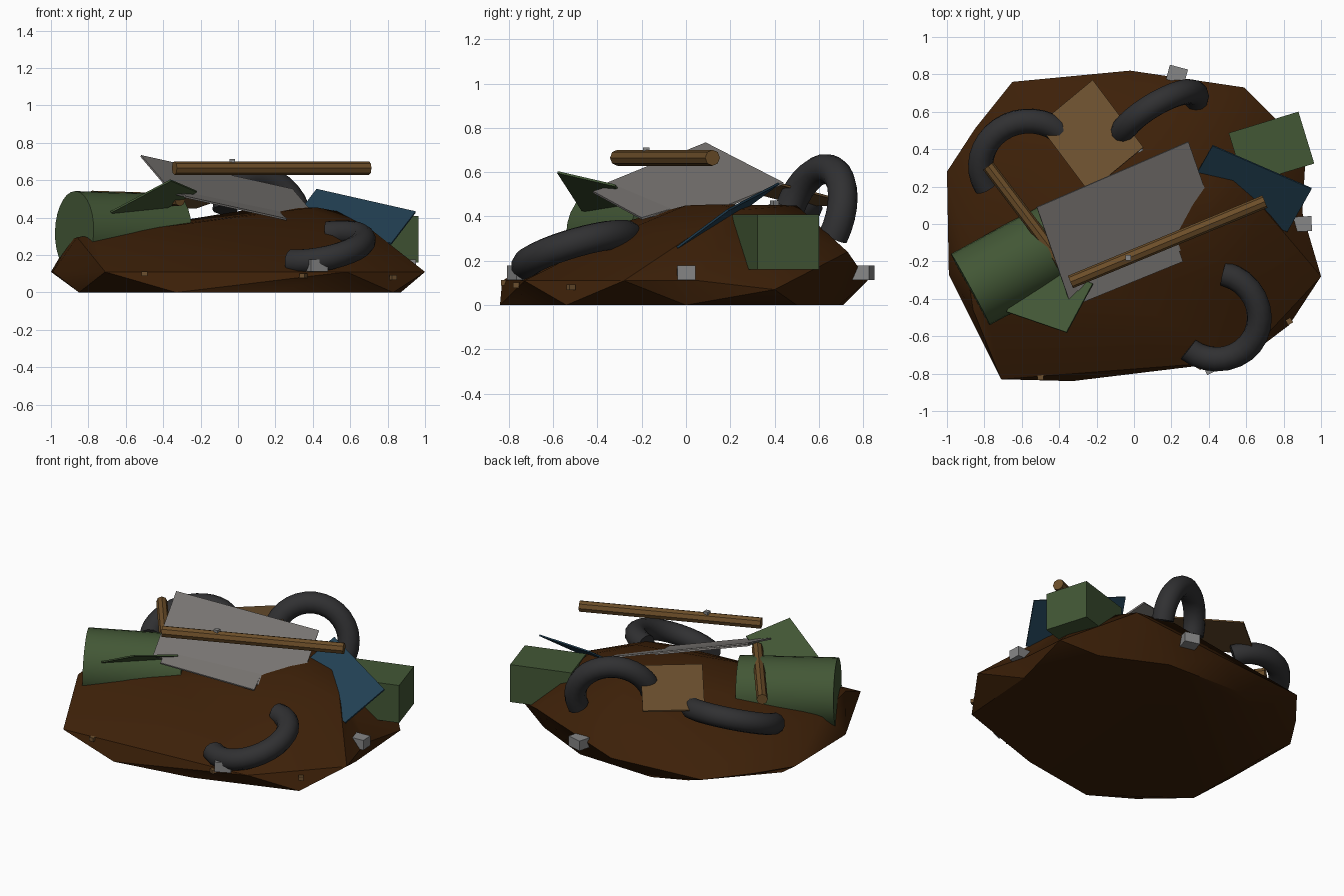
import bpy, bmesh, math
from mathutils import Vector, Matrix

if "Cube" in bpy.data.objects:
    bpy.data.objects.remove(bpy.data.objects["Cube"], do_unlink=True)


def material(name, *rgb):
    m = bpy.data.materials.new(name)
    m.use_nodes = True
    m.diffuse_color = (*rgb, 1)
    m.node_tree.nodes["Principled BSDF"].inputs["Base Color"].default_value = (*rgb, 1)
    return m


dirt = material("dirt brown", .046, .0145, .0025)
rubber = material("rubber black", .03, .03, .032)
metal = material("sheet grey", .2, .188, .178)
green = material("painted green", .055, .095, .036)
blue = material("painted blue", .016, .052, .088)
wood = material("wood brown", .15, .076, .022)
card = material("board tan", .155, .082, .029)
stone = material("stone grey", .24, .24, .24)


def finish(name, bm, mat, smooth=False):
    bmesh.ops.recalc_face_normals(bm, faces=bm.faces[:])
    mesh = bpy.data.meshes.new(name)
    bm.to_mesh(mesh)
    bm.free()
    mesh.materials.append(mat)
    ob = bpy.data.objects.new(name, mesh)
    bpy.context.collection.objects.link(ob)
    if smooth:
        bpy.ops.object.select_all(action="DESELECT")
        ob.select_set(True)
        bpy.context.view_layer.objects.active = ob
        bpy.ops.object.shade_smooth_by_angle(angle=math.radians(32))
    return ob


def sheet(name, mat, a, b, c):
    """Thin parallelogram through three consecutive corners."""
    a, b, c = Vector(a), Vector(b), Vector(c)
    bm = bmesh.new()
    bm.faces.new([bm.verts.new(p) for p in (a, b, c, a + c - b)])
    mod = finish(name, bm, mat).modifiers.new("thickness", "SOLIDIFY")
    mod.thickness = .01
    mod.offset = 0


def rod(name, mat, a, b, radius, sides, smooth=False):
    """Cylinder between two points."""
    a, b = Vector(a), Vector(b)
    turn = (b - a).to_track_quat("Z", "Y").to_matrix().to_4x4()
    bm = bmesh.new()
    bmesh.ops.create_cone(bm, cap_ends=True, segments=sides, radius1=radius,
                          radius2=radius, depth=(b - a).length,
                          matrix=Matrix.Translation((a + b) / 2) @ turn)
    finish(name, bm, mat, smooth)


def box(name, mat, centre, size, turn):
    bm = bmesh.new()
    m = (Matrix.Translation(centre) @ Matrix.Rotation(math.radians(turn), 4, "Z")
         @ Matrix.Diagonal((*size, 1)))
    bmesh.ops.create_cube(bm, size=1, matrix=m)
    finish(name, bm, mat)


def tire(name, p0, p1, p2, radius=.067):
    """Exposed arc of a half-buried ring, through three centreline points."""
    p0, p1, p2 = Vector(p0), Vector(p1), Vector(p2)
    a, b = p0 - p2, p1 - p2
    n = a.cross(b)
    c = p2 + (a.length_squared * b - b.length_squared * a).cross(n) / (2 * n.length_squared)
    axis = (p1 - p0).cross(p2 - p1).normalized()
    u, v = p0 - c, p2 - c
    angle = u.angle(v)
    if u.cross(v).dot(axis) < 0:
        angle = 2 * math.pi - angle
    out = u.normalized()
    bm = bmesh.new()
    ring = [bm.verts.new(p0 + radius * (math.cos(t) * out + math.sin(t) * axis))
            for t in (math.tau * i / 12 for i in range(12))]
    edges = [bm.edges.new((ring[i - 1], ring[i])) for i in range(12)]
    bmesh.ops.spin(bm, geom=ring + edges, cent=c, axis=axis, angle=angle, steps=16)
    bmesh.ops.holes_fill(bm, edges=[e for e in bm.edges if e.is_boundary])
    finish(name, bm, rubber, True)


# Faceted mound: foot, widest belt and crown wrapped in a hull, with one dent
foot = [(-.33, -.84), (.19, -.755), (.83, -.54), (.87, 0), (.7, .5), (.3, .69),
        (-.24, .71), (-.45, .62), (-.85, .2), (-.85, -.45)]
belt = [(1, -.28), (.58, -.73), (-.71, -.83), (-.99, -.27), (-1, .28), (-.85, .51),
        (-.65, .76), (-.02, .82)]
crown = [(.92, .4, .07), (.59, .73, .24), (.42, .15, .455), (.37, 0, .45), (.1, .5, .45),
         (.55, .25, .43), (.72, .05, .33), (.05, -.1, .415), (-.86, -.46, .295),
         (-.78, -.5, .29), (-.9, -.2, .28), (-.8, .28, .25), (-.45, .45, .34),
         (-.25, -.3, .37), (.5, -.3, .325)]
bm = bmesh.new()
for p in [(x, y, 0) for x, y in foot] + [(x, y, .11) for x, y in belt] + crown:
    bm.verts.new(p)
dent = bm.verts.new((.985, .06, .11))
bmesh.ops.convex_hull(bm, input=bm.verts[:])
dent.co.x = .9
bmesh.ops.delete(bm, geom=[v for v in bm.verts if not v.link_faces], context="VERTS")
finish("mound", bm, dirt, True)

# Half-buried tires
tire("front_tire", (.48, -.265, .315), (.665, -.45, .295), (.29, -.67, .165))
tire("back_tire", (-.07, .47, .44), (.11, .64, .615), (.33, .665, .31))
tire("side_tire", (-.79, .2, .31), (-.72, .5, .43), (-.38, .48, .41))

# Barrel and crate
rod("barrel", green, (-.875, -.35, .325), (-.35, -.065, .31), .217, 28, True)
box("crate", green, (.735, .405, .285), (.39, .29, .25), 17)

# Scrap sheets
sheet("large_metal_sheet", metal, (.29, .44, .55), (-.52, .09, .73), (-.35, -.4, .53))
sheet("small_metal_sheet", metal, (.26, -.2, .39), (-.28, -.42, .51), (-.38, -.12, .6))
sheet("green_sheet", green, (-.68, -.47, .43), (-.36, -.58, .6), (-.22, -.32, .54))
sheet("blue_sheet", blue, (.42, .42, .55), (.95, .19, .43), (.82, -.04, .26))
sheet("board", card, (.05, .41, .55), (-.22, .77, .455), (-.51, .53, .45))

# Wooden poles
rod("long_pole", wood, (-.34, -.31, .665), (.70, .12, .665), .036, 8)
rod("short_pole", wood, (-.78, .31, .51), (-.31, -.31, .495), .034, 8)

# Stones around the foot
for i, (x, y, turn) in enumerate([(.23, .8, -15), (.9, 0, 3), (.42, -.75, 25)]):
    box(f"stone_{i + 1}", stone, (x, y, .145), (.1, .08, .065), turn)

# Small crumbs
for i, (mat, *place) in enumerate([(stone, -.03, -.18, .7), (stone, .03, .4, .46),
                                   (card, .35, -.76, .09), (card, -.5, -.82, .1),
                                   (card, .83, -.52, .08)]):
    box(f"crumb_{i + 1}", mat, place, (.03, .03, .025), 30 * i)
